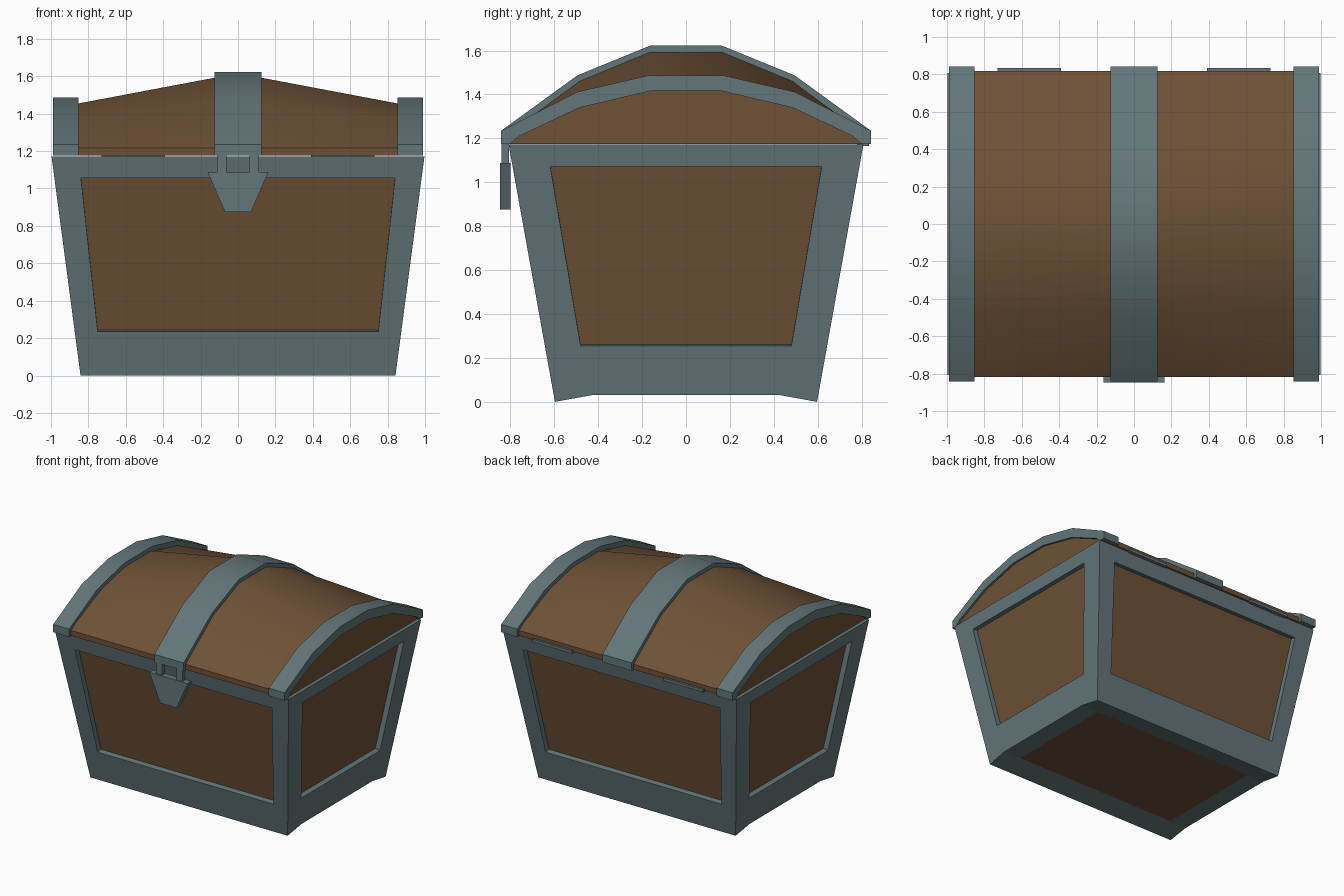
import bpy, bmesh, math

if "Cube" in bpy.data.objects:
    bpy.data.objects.remove(bpy.data.objects["Cube"])


def material(name, rgb):
    m = bpy.data.materials.new(name)
    m.diffuse_color = (*rgb, 1)
    m.use_nodes = True
    m.node_tree.nodes["Principled BSDF"].inputs["Base Color"].default_value = m.diffuse_color
    return m


METAL = material("blue grey metal", (0.125, 0.180, 0.192))
WOOD = material("brown wood", (0.156, 0.083, 0.038))


def build(name, faces, mats, smooth=None):
    """faces: list of (points, material index); shared points are welded."""
    bm = bmesh.new()
    for pts, mi in faces:
        bm.faces.new([bm.verts.new(p) for p in pts]).material_index = mi
    bmesh.ops.remove_doubles(bm, verts=bm.verts, dist=0.0005)
    bmesh.ops.recalc_face_normals(bm, faces=bm.faces)
    me = bpy.data.meshes.new(name)
    bm.to_mesh(me)
    bm.free()
    for m in mats:
        me.materials.append(m)
    ob = bpy.data.objects.new(name, me)
    bpy.context.collection.objects.link(ob)
    if smooth:
        bpy.ops.object.select_all(action='DESELECT')
        ob.select_set(True)
        bpy.context.view_layer.objects.active = ob
        bpy.ops.object.shade_smooth_by_angle(angle=math.radians(smooth))
    return ob


def loft(name, sections, mats, smooth=None):
    """Join closed (y, z) outlines given as (x, outline) along x."""
    rings = [[(x, y, z) for y, z in o] for x, o in sections]
    faces = [(rings[0], 0), (rings[-1], 0)]
    for a, b in zip(rings, rings[1:]):
        for i in range(len(a)):
            j = (i + 1) % len(a)
            faces.append(((a[i], a[j], b[j], b[i]), 0))
    return build(name, faces, mats, smooth)


def mirrored(half):
    return [(-y, z) for y, z in half] + [(y, z) for y, z in reversed(half)]


# Chest body: tapered box with framed, recessed panels
H = 1.172
def hx(z): return 0.842 + (0.997 - 0.842) * z / H
def hy(z): return 0.597 + (0.808 - 0.597) * z / H

DEPTH, NOTCH_Y, NOTCH_Z, PANEL_X = 0.04, 0.43, 0.03, 0.70
faces = []
for s in (-1, 1):
    # front and back
    def f(x, z, d=0): return (x, s * (hy(z) - d), z)
    outer = [f(-hx(0), 0), f(hx(0), 0), f(hx(H), H), f(-hx(H), H)]
    inner = [f(-.75, .235), f(.75, .235), f(.84, 1.057), f(-.84, 1.057)]
    back = [(x, y - s * DEPTH, z + 0.18 * DEPTH) for x, y, z in inner]
    walls = [(outer, inner, back, [])]
    # left and right, with a raised lower edge between the feet
    def g(y, z): return (s * hx(z), y, z)
    outer = [g(-hy(0), 0), g(hy(0), 0), g(hy(H), H), g(-hy(H), H)]
    inner = [g(-.48, .255), g(.48, .255), g(.618, 1.072), g(-.618, 1.072)]
    back = [(x - s * DEPTH, y, z + 0.13 * DEPTH) for x, y, z in inner]
    walls.append((outer, inner, back, [g(-NOTCH_Y, NOTCH_Z), g(NOTCH_Y, NOTCH_Z)]))
    for o, n, b, notch in walls:
        for i in range(4):
            j = (i + 1) % 4
            extra = notch if i == 0 else []
            faces.append(([o[i], *extra, o[j], n[j], n[i]], 0))
            faces.append(([n[i], n[j], b[j], b[i]], 0))
        faces.append((b, 1))
    # underside: sloped foot strip and side margin
    xn = hx(NOTCH_Z)
    faces.append(([(-hx(0), s * hy(0), 0), (hx(0), s * hy(0), 0),
                   (xn, s * NOTCH_Y, NOTCH_Z), (PANEL_X, s * NOTCH_Y, NOTCH_Z),
                   (-PANEL_X, s * NOTCH_Y, NOTCH_Z), (-xn, s * NOTCH_Y, NOTCH_Z)], 0))
    faces.append(([(s * x, y * NOTCH_Y, NOTCH_Z) for x, y in
                   ((xn, -1), (xn, 1), (PANEL_X, 1), (PANEL_X, -1))], 0))
faces.append(([(x * PANEL_X, y * NOTCH_Y, NOTCH_Z) for x, y in
               ((-1, -1), (1, -1), (1, 1), (-1, 1))], 1))
faces.append(([(x * hx(H), y * hy(H), H) for x, y in
               ((-1, -1), (1, -1), (1, 1), (-1, 1))], 0))
build("chest_body", faces, [METAL, WOOD])

# Wooden lid, highest in the middle and lower towards the ends
Z0 = 1.175
mid = mirrored([(.818, Z0), (.818, 1.215), (.485, 1.46), (.165, 1.592)])
end = mirrored([(.818, Z0), (.818, 1.215), (.485, 1.36), (.165, 1.432)])
loft("lid", [(-.972, end), (-.125, mid), (.125, mid), (.972, end)], [WOOD], 40)


# Metal bands over the lid
def band(name, x0, x1, outer, inner):
    outline = mirrored(outer) + mirrored(inner)[::-1]
    loft(name, [(x0, outline), (x1, outline)], [METAL], 40)


band("middle_band", -.125, .125,
     [(.842, Z0), (.842, 1.235), (.495, 1.487), (.165, 1.622)],
     [(.79, Z0), (.77, 1.2), (.48, 1.42), (.165, 1.55)])
for s, side in ((-1, "left"), (1, "right")):
    band(side + "_end_band", s * .852, s * .988,
         [(.842, Z0), (.842, 1.235), (.495, 1.412), (.17, 1.487)],
         [(.80, Z0), (.76, 1.21), (.485, 1.34), (.165, 1.415)])


def plate(name, outline, y0, y1):
    """Extrude an (x, z) outline along y."""
    a = [(x, y0, z) for x, z in outline]
    b = [(x, y1, z) for x, z in outline]
    n = len(a)
    build(name, [(a, 0), (b, 0)] + [((a[i], a[(i + 1) % n], b[(i + 1) % n], b[i]), 0)
                                    for i in range(n)], [METAL])


def rect(x0, x1, z0, z1):
    return [(x0, z0), (x1, z0), (x1, z1), (x0, z1)]


# Latch on the front, hinges on the back
plate("latch_plate", [(-.07, .875), (.07, .875), (.163, 1.088), (-.163, 1.088)], -.848, -.80)
for s, side in ((-1, "left"), (1, "right")):
    a, b = sorted((s * .062, s * .113))
    plate(side + "_latch_post", rect(a, b, 1.06, 1.18), -.84, -.807)
    a, b = sorted((s * .39, s * .73))
    plate(side + "_hinge", rect(a, b, 1.166, 1.188), .78, .834)
